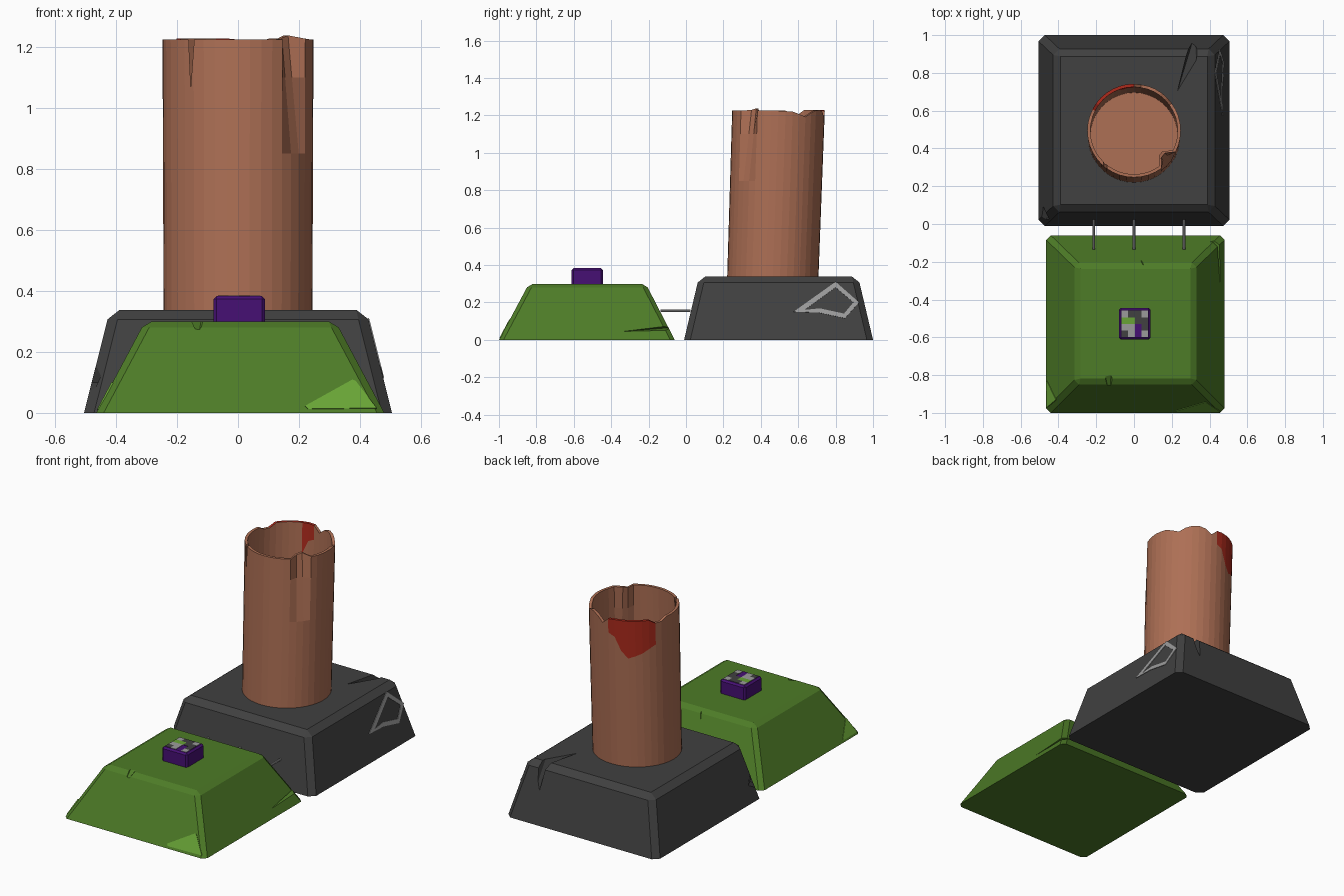
import bpy, bmesh, math
from mathutils import Vector

if "Cube" in bpy.data.objects:
    bpy.data.objects.remove(bpy.data.objects["Cube"])


def mat(name, r, g, b):
    m = bpy.data.materials.new(name)
    m.diffuse_color = (r, g, b, 1)
    m.use_nodes = True
    m.node_tree.nodes["Principled BSDF"].inputs["Base Color"].default_value = m.diffuse_color
    return m


COPPER = mat("copper", .42, .16, .09)
DARK = mat("charcoal", .052, .052, .052)
GREEN = mat("green", .075, .2, .02)
LIGHT = mat("light_green", .14, .37, .037)
RED = mat("red", .42, .024, .012)
PURPLE = mat("purple", .062, .005, .175)
GREY = mat("grey", .33, .33, .33)


def finish(bm, name, *mats):
    bmesh.ops.recalc_face_normals(bm, faces=bm.faces)
    me = bpy.data.meshes.new(name)
    bm.to_mesh(me)
    bm.free()
    for m in mats:
        me.materials.append(m)
    ob = bpy.data.objects.new(name, me)
    bpy.context.collection.objects.link(ob)
    return ob


def block(name, m, low, high, z0, z1, bevel):
    """Tapered block; low/high are (x0, x1, y0, y1) rectangles."""
    bm = bmesh.new()
    rings = []
    for (x0, x1, y0, y1), z in ((low, z0), (high, z1)):
        rings.append([bm.verts.new((x, y, z)) for x, y in
                      ((x0, y0), (x1, y0), (x1, y1), (x0, y1))])
    bm.faces.new(rings[0])
    bm.faces.new(rings[1])
    for i in range(4):
        j = (i + 1) % 4
        bm.faces.new((rings[0][i], rings[0][j], rings[1][j], rings[1][i]))
    edges = [e for e in bm.edges if max(v.co.z for v in e.verts) > z0 + .01]
    bmesh.ops.bevel(bm, geom=edges, offset=bevel, segments=1, affect='EDGES')
    return finish(bm, name, m)


def chip(ob, *points):
    """Cut the convex hull of the points out of an object."""
    bm = bmesh.new()
    for p in points:
        bm.verts.new(p)
    res = bmesh.ops.convex_hull(bm, input=bm.verts)
    loose = [v for v in bm.verts if not v.link_faces]
    bmesh.ops.delete(bm, geom=loose, context='VERTS')
    cutter = finish(bm, "cutter")
    cutter.hide_render = True
    mod = ob.modifiers.new("chip", 'BOOLEAN')
    mod.operation, mod.solver, mod.object = 'DIFFERENCE', 'EXACT', cutter
    bpy.context.view_layer.objects.active = ob
    bpy.ops.object.modifier_apply(modifier=mod.name)
    bpy.data.objects.remove(cutter)


def plate(name, m, polys, out):
    """Thin plates lying on a surface whose outward direction is out."""
    bm = bmesh.new()
    n = Vector(out).normalized()
    for pts in polys:
        a = [bm.verts.new(Vector(p) - n * .003) for p in pts]
        b = [bm.verts.new(Vector(p) + n * .003) for p in pts]
        bm.faces.new(a)
        bm.faces.new(b)
        for i in range(len(a)):
            j = (i + 1) % len(a)
            bm.faces.new((a[i], a[j], b[j], b[i]))
    return finish(bm, name, m)


# Chipped stone base under the chimney
base = block("dark_base", DARK, (-.505, .505, -.01, 1), (-.42, .42, .07, .92), 0, .338, .032)
chip(base, (.22, .67, .36), (.30, .99, .36), (.345, .94, .36), (.33, .85, .36),
     (.32, 1.0, .16), (.31, .90, .30))
chip(base, (-.43, -.02, .2), (-.47, -.03, .2), (-.53, .2, .1), (-.51, -.03, .02), (-.455, .04, .1))

# Green base with cracks
green = block("green_base", GREEN, (-.465, .48, -1, -.06), (-.305, .32, -.84, -.215), 0, .3, .022)
chip(green, (-.16, -.84, .32), (-.09, -.84, .32), (-.16, -.77, .32), (-.12, -.78, .31), (-.13, -.9, .25))
chip(green, (.03, -.19, .31), (.07, -.19, .31), (.03, -.18, .24), (.05, -.22, .29))
chip(green, (.47, -.40, .04), (.5, -.05, .095), (.5, -.04, .04), (.40, -.09, .065))

# Painted worn corners on the green base
plate("worn_front_corner", LIGHT,
      [[(x, -1 + .533 * z, z) for x, z in ((.22, .022), (.375, .108), (.385, .105), (.455, .015), (.23, .012))]],
      (0, -1, .533))
plate("worn_left_corner", LIGHT,
      [[(-.465 + .533 * z, y, z) for y, z in ((-.83, .01), (-.93, .10), (-.97, .012))]],
      (-1, 0, .533))

# Painted outline on the right face of the dark base
ring = [(.575, .15), (.80, .31), (.925, .20), (.85, .115), (.71, .145)]
inner = [(.635, .16), (.80, .28), (.895, .20), (.845, .14), (.715, .168)]


def on_right(p):
    return (.505 - .2515 * p[1], p[0], p[1])


plate("grey_outline", GREY,
      [[on_right(p) for p in (ring[i], ring[(i + 1) % 5], inner[(i + 1) % 5], inner[i])] for i in range(5)],
      (1, 0, .2515))

# Push button with a mosaic top
block("button", PURPLE, (-.08, .088, -.612, -.445), (-.08, .088, -.612, -.445), .28, .383, .01)
rows = ("gddg", "nndd", "ggpd", "dgpg")
for key, m, name in (("g", GREY, "grey"), ("d", DARK, "dark"), ("n", LIGHT, "green")):
    tiles = []
    for r, row in enumerate(rows):
        for c, k in enumerate(row):
            if k == key:
                x, y, s = -.066 + c * .035, -.459 - r * .035, .035
                tiles.append([(x, y, .382), (x + s, y, .382), (x + s, y - s, .382), (x, y - s, .382)])
    plate("button_tiles_" + name, m, tiles, (0, 0, 1))

# Wires joining the two bases
for i, x in enumerate((-.213, 0, .265)):
    bpy.ops.mesh.primitive_cylinder_add(vertices=8, radius=.007, depth=.16,
                                        location=(x, -.055, .155), rotation=(math.pi / 2, 0, 0))
    wire = bpy.context.object
    wire.name = "wire_%d" % (i + 1)
    wire.data.materials.append(GREY)

# Leaning hollow chimney with a broken rim
RIM = [(0, 1.225), (20, 1.22), (35, 1.19), (50, 1.225), (68, 1.23), (81, 1.19), (91, 1.228),
       (148, 1.228), (156, 1.19), (170, 1.225), (310, 1.225), (324, 1.238), (335, 1.225), (360, 1.225)]
STAIN = [(0, 1.1), (80, 1.1), (95, 1.16), (108, 1.04), (117, 1.0), (135, 1.03), (150, 1.07), (170, 1.1), (360, 1.1)]


def lerp(table, a):
    for (a0, z0), (a1, z1) in zip(table, table[1:]):
        if a0 <= a <= a1:
            return z0 + (z1 - z0) * (a - a0) / (a1 - a0)


N = 40
bm = bmesh.new()


def wall_vert(i, z, r):
    a = i * 360 / N
    if a in (315, 324) and z > .86:  # bent-in strip
        r -= .045 * (z - .85) / .39
    cy = .464 + (z - .33) * .034
    t = math.radians(a)
    return bm.verts.new((r * math.cos(t), cy + r * math.sin(t), z))


cols = []
for i in range(N):
    a = i * 360 / N
    heights = [.32, .85, lerp(STAIN, a), lerp(RIM, a)]
    outer = [wall_vert(i, z, .244 + .004 * (z - .33)) for z in heights]
    heights[0] = .35
    inside = [wall_vert(i, z, .231) for z in reversed(heights)]
    cols.append(outer + inside)
for i in range(N):
    p, q = cols[i], cols[(i + 1) % N]
    mid = (i + .5) * 360 / N
    for k in range(7):
        f = bm.faces.new((p[k], q[k], q[k + 1], p[k + 1]))
        if (k in (2, 3) and 94 < mid < 152) or (k == 4 and 94 < mid < 106):
            f.material_index = 1
bm.faces.new([c[0] for c in cols])
bm.faces.new([c[7] for c in cols])
tube = finish(bm, "chimney", COPPER, RED)
chip(tube, (-.165, .2, 1.3), (-.138, .2, 1.3), (-.155, .2, 1.07),
     (-.165, .34, 1.3), (-.138, .34, 1.3), (-.155, .34, 1.07))
